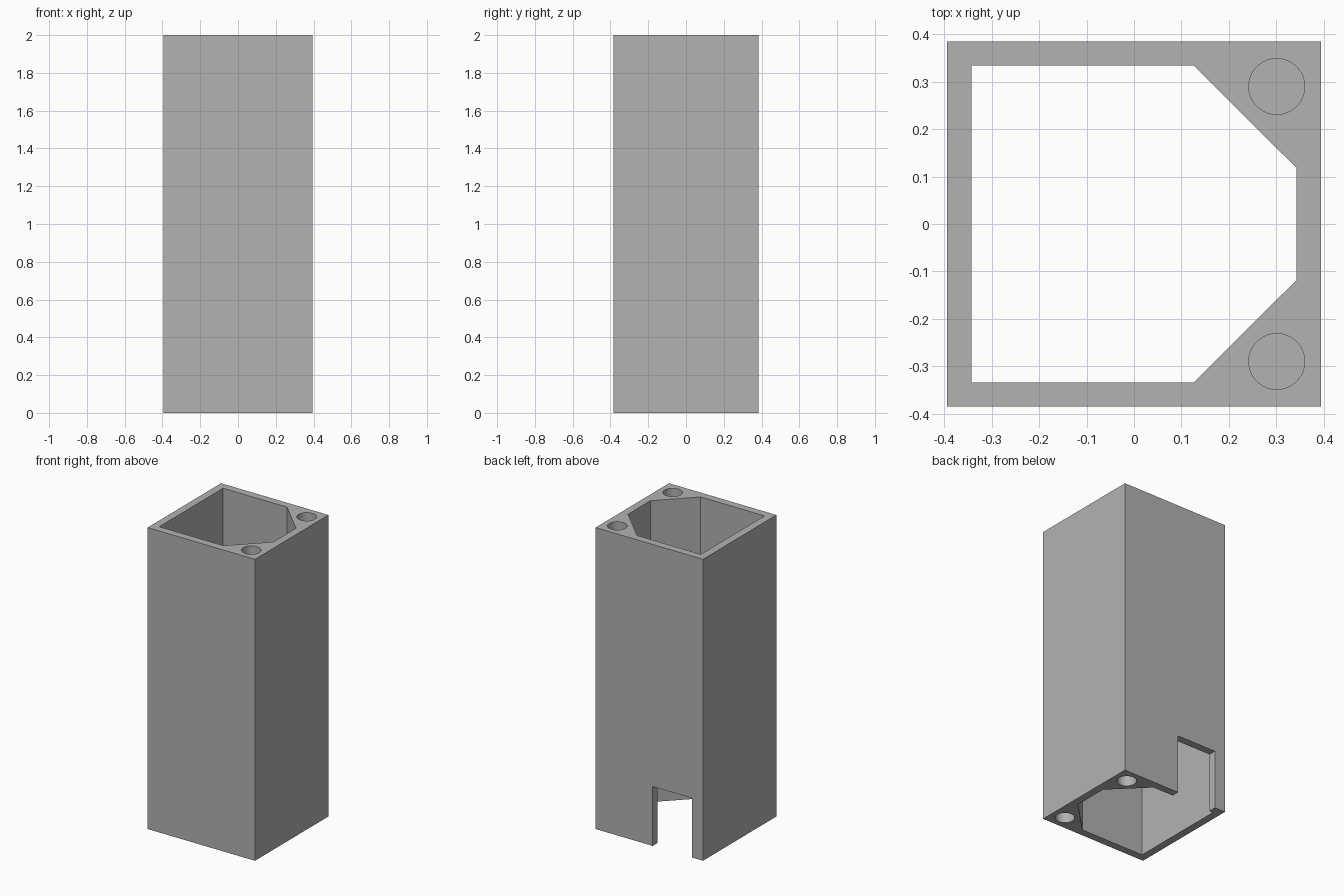
import bpy
import bmesh
from math import radians
from mathutils import Matrix

if "Cube" in bpy.data.objects:
    bpy.data.objects.remove(bpy.data.objects["Cube"], do_unlink=True)

HX, HY, HEIGHT = 0.394, 0.385, 2.0      # outer half sizes and height
WALL = 0.051
HOLE_R, HOLE_DEPTH = 0.059, 0.4

grey = bpy.data.materials.new("plain grey")
grey.use_nodes = True
colour = (0.448, 0.448, 0.448, 1)
grey.diffuse_color = colour
grey.node_tree.nodes["Principled BSDF"].inputs["Base Color"].default_value = colour


def finish(name, bm):
    bmesh.ops.recalc_face_normals(bm, faces=bm.faces)
    mesh = bpy.data.meshes.new(name)
    bm.to_mesh(mesh)
    bm.free()
    mesh.materials.append(grey)
    obj = bpy.data.objects.new(name, mesh)
    bpy.context.collection.objects.link(obj)
    return obj


def prism(name, outline, z0, z1):
    """Extrude a flat outline from z0 to z1."""
    bm = bmesh.new()
    face = bm.faces.new([bm.verts.new((x, y, z0)) for x, y in outline])
    top = bmesh.ops.extrude_face_region(bm, geom=[face])["geom"]
    verts = [v for v in top if isinstance(v, bmesh.types.BMVert)]
    bmesh.ops.translate(bm, verts=verts, vec=(0, 0, z1 - z0))
    return finish(name, bm)


def rectangle(x0, x1, y0, y1):
    return [(x0, y0), (x1, y0), (x1, y1), (x0, y1)]


def cylinder(name, x, y, z):
    bm = bmesh.new()
    bmesh.ops.create_cone(bm, cap_ends=True, segments=48, radius1=HOLE_R,
                          radius2=HOLE_R, depth=2 * HOLE_DEPTH,
                          matrix=Matrix.Translation((x, y, z)))
    return finish(name, bm)


# Outer casing
casing = prism("casing", rectangle(-HX, HX, -HY, HY), 0, HEIGHT)

# Through cavity with two cut corners that leave solid screw posts
ix, iy = HX - WALL, HY - WALL
cavity = [(-ix, -iy), (0.126, -iy), (ix, -0.118),
          (ix, 0.118), (0.126, iy), (-ix, iy)]
cutters = [prism("cavity_cutter", cavity, -0.1, HEIGHT + 0.1)]

# Cable notch at the foot of the back wall
cutters.append(prism("notch_cutter", rectangle(-0.315, -0.025, 0.2, 0.5), -0.1, 0.394))

# Blind screw holes at both ends of each post
for y in (-0.29, 0.29):
    for z in (0, HEIGHT):
        cutters.append(cylinder("screw_hole_cutter", 0.301, y, z))

bpy.ops.object.select_all(action="DESELECT")
casing.select_set(True)
bpy.context.view_layer.objects.active = casing
for cutter in cutters:
    cutter.hide_render = True
    mod = casing.modifiers.new(cutter.name, "BOOLEAN")
    mod.operation = "DIFFERENCE"
    mod.solver = "EXACT"
    mod.object = cutter
    bpy.ops.object.modifier_apply(modifier=mod.name)
    bpy.data.objects.remove(cutter, do_unlink=True)

bpy.ops.object.shade_smooth_by_angle(angle=radians(30))
